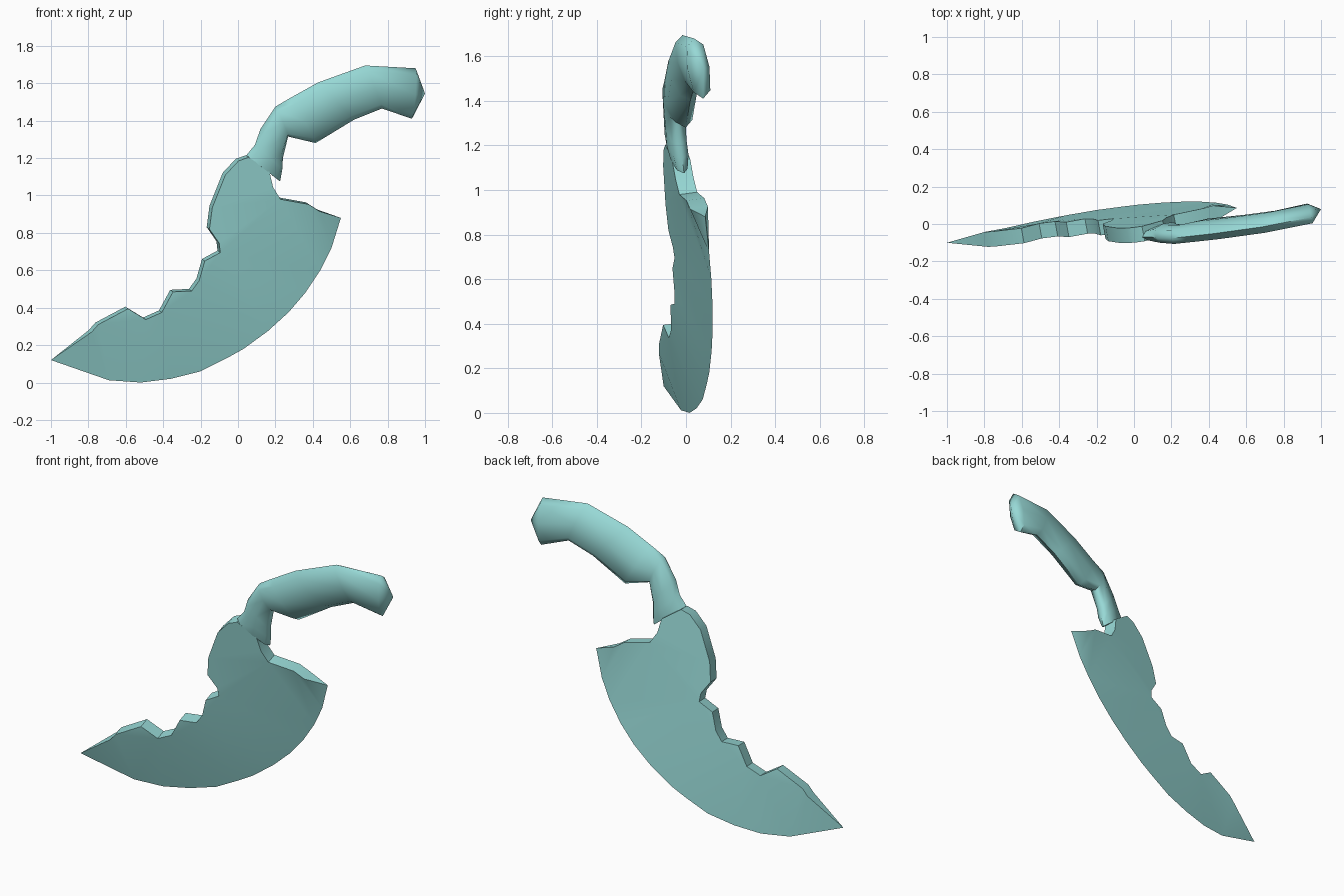
import bpy, bmesh, math
from mathutils import Vector
from mathutils.geometry import delaunay_2d_cdt

cube = bpy.data.objects.get("Cube")
if cube:
    bpy.data.objects.remove(cube)

teal = bpy.data.materials.new("pale_teal")
teal.use_nodes = True
COLOR = (0.31, 0.69, 0.67, 1)
teal.diffuse_color = COLOR
teal.node_tree.nodes["Principled BSDF"].inputs["Base Color"].default_value = COLOR

# The whole knife lies in one slightly leaning plane
LEAN_X, LEAN_Z, OFFSET = 0.187, -0.136, 0.103
NORMAL = Vector((LEAN_X, -1, LEAN_Z)).normalized()


def on_plane(x, z):
    return Vector((x, LEAN_X * x + LEAN_Z * z + OFFSET, z))


def finish(name, bm, angle):
    bmesh.ops.recalc_face_normals(bm, faces=bm.faces)
    mesh = bpy.data.meshes.new(name)
    bm.to_mesh(mesh)
    bm.free()
    obj = bpy.data.objects.new(name, mesh)
    bpy.context.collection.objects.link(obj)
    mesh.materials.append(teal)
    bpy.ops.object.select_all(action='DESELECT')
    obj.select_set(True)
    bpy.context.view_layer.objects.active = obj
    bpy.ops.object.shade_smooth_by_angle(angle=math.radians(angle))


# Blade: chipped thick spine tapering to a curved sharp edge
spine = [(-.79, .275), (-.755, .315), (-.595, .40), (-.50, .342), (-.415, .38),
         (-.355, .49), (-.255, .495), (-.215, .55), (-.185, .655), (-.102, .70),
         (-.108, .75), (-.16, .825), (-.145, .94), (-.075, 1.115), (-.005, 1.19),
         (.05, 1.21), (.16, 1.135), (.18, 1.05), (.22, .985), (.37, .958), (.43, .92)]
edge = [(.55, .88), (.50, .72), (.44, .60), (.36, .48), (.27, .375), (.16, .275),
        (.03, .18), (-.06, .13), (-.20, .06), (-.36, .02), (-.52, 0), (-.69, .012),
        (-1, .12)]


def blade():
    half, bow = 0.041, 0.02
    bm = bmesh.new()
    rim = []
    for i, p in enumerate(edge):
        v = on_plane(*p)
        v.y += bow * math.sin(math.pi * i / (len(edge) - 1))
        rim.append(bm.verts.new(v))
    # one flat triangulation of the outline serves both cheeks
    outline = [Vector(p) for p in spine + edge]
    count = len(outline)
    border = [(i, (i + 1) % count) for i in range(count)]
    _, _, triangles, origin, _, _ = delaunay_2d_cdt(outline, border, [], 1, 1e-5)
    rows = []
    for sign in (1, -1):
        row = [bm.verts.new(on_plane(*p) + NORMAL * half * sign) for p in spine]
        rows.append(row)
        ring = row + rim
        for tri in triangles:
            corners = [ring[origin[i][0]] for i in tri]
            if not bm.faces.get(corners):
                bm.faces.new(corners)
    # spine wall, closing to a point at both tips
    front, back = rows
    for i in range(len(spine) - 1):
        bm.faces.new((front[i], front[i + 1], back[i + 1], back[i]))
    bm.faces.new((rim[-1], front[0], back[0]))
    bm.faces.new((rim[0], front[-1], back[-1]))
    finish("blade", bm, 30)


# Handle: rounded-box rings given by upper point, lower point and half width
rings = [((.045, 1.215), (.225, 1.075), .032), ((.09, 1.27), (.237, 1.14), .045),
         ((.12, 1.355), (.24, 1.20), .043), ((.20, 1.475), (.268, 1.315), .048),
         ((.28, 1.522), (.415, 1.28), .051), ((.43, 1.605), (.62, 1.405), .051),
         ((.68, 1.695), (.77, 1.465), .051), ((.95, 1.68), (.93, 1.41), .050)]


def soften(value):
    return math.copysign(abs(value) ** 0.8, value)


def handle():
    sides = 8
    bm = bmesh.new()
    loops = []
    for upper, lower, width in rings:
        top, low = on_plane(*upper), on_plane(*lower)
        top.y -= 0.016
        low.y -= 0.008
        mid, arm = (top + low) / 2, (top - low) / 2
        turns = [2 * math.pi * k / sides for k in range(sides)]
        loops.append([bm.verts.new(mid + arm * soften(math.cos(t))
                                   + NORMAL * width * soften(math.sin(t)))
                      for t in turns])
    for a, b in zip(loops, loops[1:]):
        for k in range(sides):
            n = (k + 1) % sides
            bm.faces.new((a[k], a[n], b[n], b[k]))
    bm.faces.new(loops[0])
    # pointed butt
    tip = bm.verts.new(on_plane(1, 1.545))
    for k in range(sides):
        bm.faces.new((loops[-1][k], loops[-1][(k + 1) % sides], tip))
    finish("handle", bm, 62)


blade()
handle()
